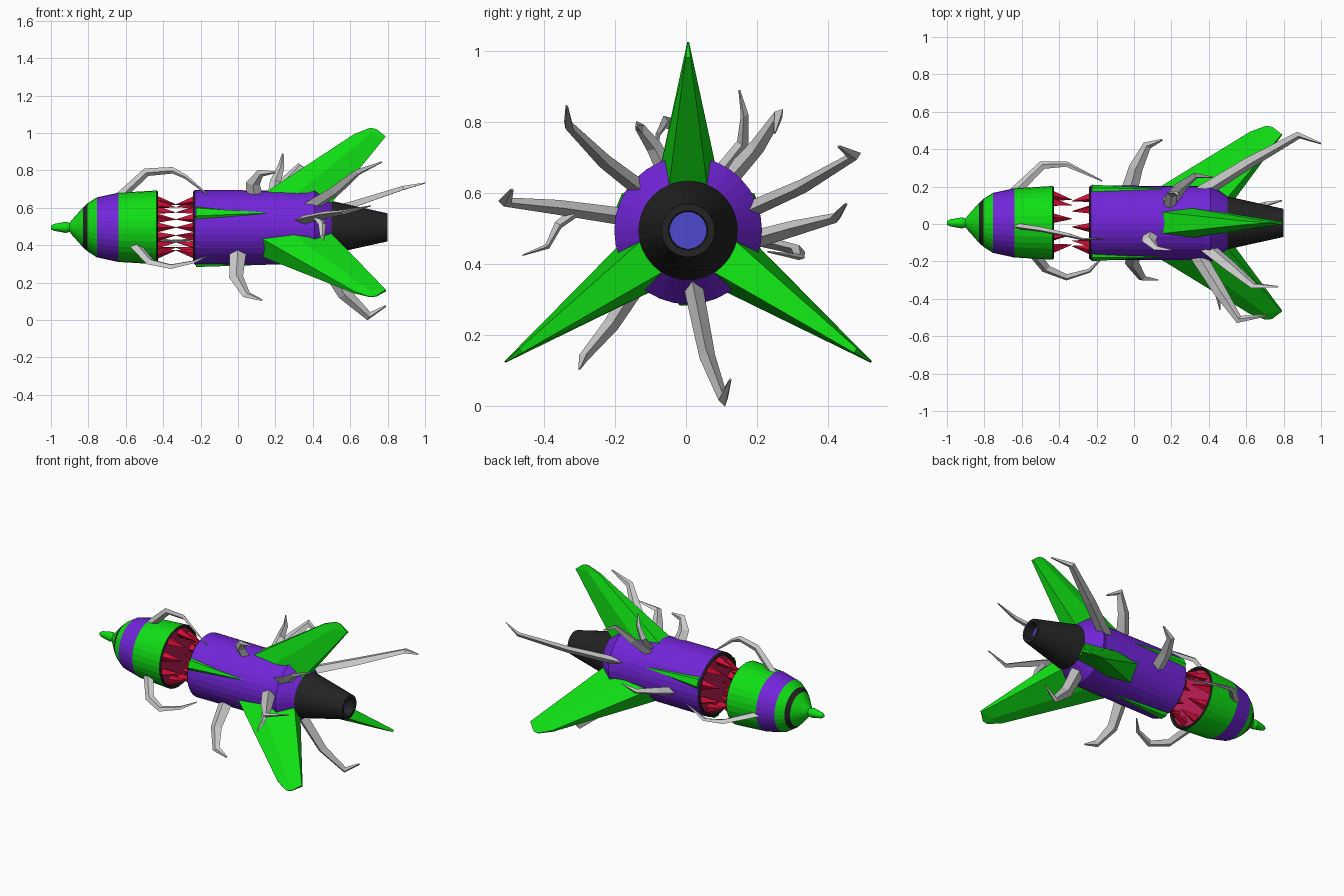
import bpy, bmesh, math
from mathutils import Vector

if "Cube" in bpy.data.objects:
    bpy.data.objects.remove(bpy.data.objects["Cube"])

CY, CZ = 0.006, 0.495  # hull axis runs along x


def material(name, rgb):
    m = bpy.data.materials.new(name)
    m.diffuse_color = (*rgb, 1)
    m.use_nodes = True
    m.node_tree.nodes["Principled BSDF"].inputs["Base Color"].default_value = m.diffuse_color
    return m


GREEN = material("green", (0.005, 0.74, 0.007))
PURPLE = material("purple", (0.17, 0.018, 0.7))
BLACK = material("black", (0.017, 0.017, 0.017))
RED = material("red", (0.62, 0.004, 0.035))
CRIMSON = material("crimson", (0.52, 0.014, 0.09))
BLUE = material("blue", (0.075, 0.065, 0.62))
STEEL = material("steel", (0.6, 0.6, 0.6))


def finish(name, bm, mat):
    bmesh.ops.recalc_face_normals(bm, faces=bm.faces)
    me = bpy.data.meshes.new(name)
    bm.to_mesh(me)
    bm.free()
    me.materials.append(mat)
    ob = bpy.data.objects.new(name, me)
    bpy.context.collection.objects.link(ob)
    return ob


def loft(bm, rings, cap=True):
    rows = [[bm.verts.new(p) for p in ring] for ring in rings]
    n = len(rows[0])
    for a, b in zip(rows, rows[1:]):
        for i in range(n):
            j = (i + 1) % n
            bm.faces.new((a[i], a[j], b[j], b[i]))
    if cap:
        bm.faces.new(rows[0])
        bm.faces.new(rows[-1])


def polar(x, r, deg, side=0.0):
    a = math.radians(deg)
    return Vector((x, CY + r * math.cos(a) - side * math.sin(a),
                   CZ + r * math.sin(a) + side * math.cos(a)))


def lathe(name, profile, mat, cap=False, sides=32):
    bm = bmesh.new()
    loft(bm, [[polar(x, r, 360 * i / sides) for i in range(sides)]
              for x, r in profile], cap)
    return finish(name, bm, mat)


# Nose bands
lathe("nose_tip", [(-1, .01), (-.985, .018), (-.92, .03), (-.9, .024), (-.89, .038), (-.83, .105)], GREEN)
lathe("nose_black_ring", [(-.83, .105), (-.805, .128)], BLACK)
lathe("nose_green_ring", [(-.805, .128), (-.755, .16)], GREEN)
lathe("nose_purple_band", [(-.755, .16), (-.64, .185)], PURPLE)
lathe("nose_rear_band", [(-.64, .185), (-.435, .197)], GREEN)

# Main body, tail and nozzle
lathe("body", [(-.23, .2), (.1, .198), (.38, .198), (.41, .208), (.5, .14)], PURPLE)
lathe("nozzle", [(.48, .143), (.52, .137), (.8, .075), (.8, .055), (.74, .052)], BLACK)
lathe("nozzle_glow", [(.74, .056), (.745, .056)], BLUE, cap=True)

# Mouth: rims, throats and teeth on both halves
lathe("nose_mouth_rim", [(-.435, .197), (-.428, .19), (-.435, .18), (-.46, .178)], BLACK)
lathe("body_mouth_rim", [(-.23, .2), (-.24, .19), (-.235, .18), (-.21, .178)], BLACK)
lathe("nose_throat", [(-.45, .18), (-.445, .178)], CRIMSON, cap=True)
lathe("body_throat", [(-.22, .178), (-.215, .18)], CRIMSON, cap=True)


def teeth(name, x, direction, phase):
    bm = bmesh.new()
    for k in range(9):
        a = phase + 40 * k
        base = [polar(x, .148 + .03 * math.cos(t), a, .03 * math.sin(t))
                for t in (0, math.pi / 2, math.pi, 1.5 * math.pi)]
        tip = polar(x + direction * .115, .125, a)
        loft(bm, [base, [tip + (p - base[0]) * .04 for p in base]])
    finish(name, bm, RED)


teeth("nose_teeth", -.447, 1, 0)
teeth("body_teeth", -.217, -1, 20)


# Three swept fins: sections of (leading, middle, trailing) as (x, span)
def fin(name, deg, reach, w=.086):
    sections = [((.06, 0), (.25, 0), (.5, 0)),
                ((.62, .92), (.7, .91), (.79, .89)),
                ((.7, 1), (.72, 1), (.74, .99))]
    rings = []
    for lead, mid, trail in sections:
        ring = []
        for (x, s), f in ((lead, .75), (mid, 1), (trail, .6),
                          (trail, -.6), (mid, -1), (lead, -.75)):
            ring.append(polar(x, .13 + (reach - .13) * s, deg, f * w * (1.03 - s)))
        rings.append(ring)
    bm = bmesh.new()
    loft(bm, rings)
    finish(name, bm, GREEN)


fin("top_fin", 90, .53)
fin("right_fin", -35.7, .635)
fin("left_fin", 215.7, .635)

# Slim pointed ridges along the body
for name, deg in (("left_ridge", 157), ("right_ridge", 23), ("lower_ridge", 270)):
    bm = bmesh.new()
    loft(bm, [[polar(x, r, deg, w) for r, w in ((.185, h), (top, h * .5), (top, -h * .5), (.185, -h))]
              for x, h, top in ((-.225, .046, .212), (.15, .004, .2))])
    finish(name, bm, GREEN)


# Jointed claws: flattened four-sided tapering arms along a short path
def claw(name, path, radius):
    pts = [Vector(p) for p in path]
    rings = []
    n = len(pts)
    mid = pts[n // 2]
    side = Vector((1, 0, 0)).cross(mid - Vector((mid.x, CY, CZ))).normalized()
    for i, p in enumerate(pts):
        d = (pts[min(i + 1, n - 1)] - pts[max(i - 1, 0)]).normalized()
        u = (side - d * side.dot(d)).normalized()
        v = u.cross(d).normalized()
        r = radius * (1 - .88 * (i / (n - 1)) ** 1.5)
        rings.append([p + u * r * .6, p + v * r, p - u * r * .6, p - v * r])
    bm = bmesh.new()
    loft(bm, rings)
    finish(name, bm, STEEL)


claw("rear_long_claw", [(.33, .15, .54), (.62, .33, .62), (.88, .475, .705), (1.0, .43, .732)], .04)
claw("rear_upper_claw", [(.36, -.1, .59), (.52, -.23, .69), (.64, -.33, .79), (.77, -.335, .845)], .042)
claw("rear_lower_claw", [(.45, .02, .34), (.57, .06, .14), (.7, .105, .02), (.79, .125, .075)], .045)
claw("rear_side_claw", [(.33, -.15, .53), (.46, -.36, .56), (.56, -.51, .575), (.71, -.49, .61)], .042)
claw("rear_side_spur", [(.42, -.3, .555), (.45, -.36, .51), (.45, -.39, .45), (.46, -.46, .425)], .025)
claw("lower_claw", [(0, -.12, .37), (-.01, -.21, .23), (.045, -.29, .135), (.13, -.3, .105)], .045)
claw("side_claw", [(-.03, .16, .46), (.01, .3, .5), (.07, .42, .53), (.15, .45, .57)], .045)
claw("upper_claw", [(.19, .09, .65), (.2, .16, .74), (.23, .165, .82), (.24, .15, .89)], .035)
claw("upper_bent_claw", [(.19, .12, .64), (.25, .2, .73), (.33, .26, .82), (.42, .25, .77)], .045)
claw("top_claw", [(.09, -.05, .65), (.08, -.09, .73), (.12, -.13, .785), (.2, -.14, .79)], .045)

# Thin arms bridging the open mouth
claw("mouth_top_arm", [(-.63, -.01, .66), (-.49, -.03, .79), (-.35, -.06, .8), (-.28, -.08, .765), (-.15, -.08, .66)], .026)
claw("mouth_right_arm", [(-.64, .17, .475), (-.49, .315, .44), (-.36, .32, .42), (-.17, .23, .435)], .028)
claw("mouth_left_arm", [(-.55, -.14, .4), (-.47, -.24, .31), (-.36, -.285, .285), (-.24, -.25, .31), (-.17, -.18, .34)], .03)
